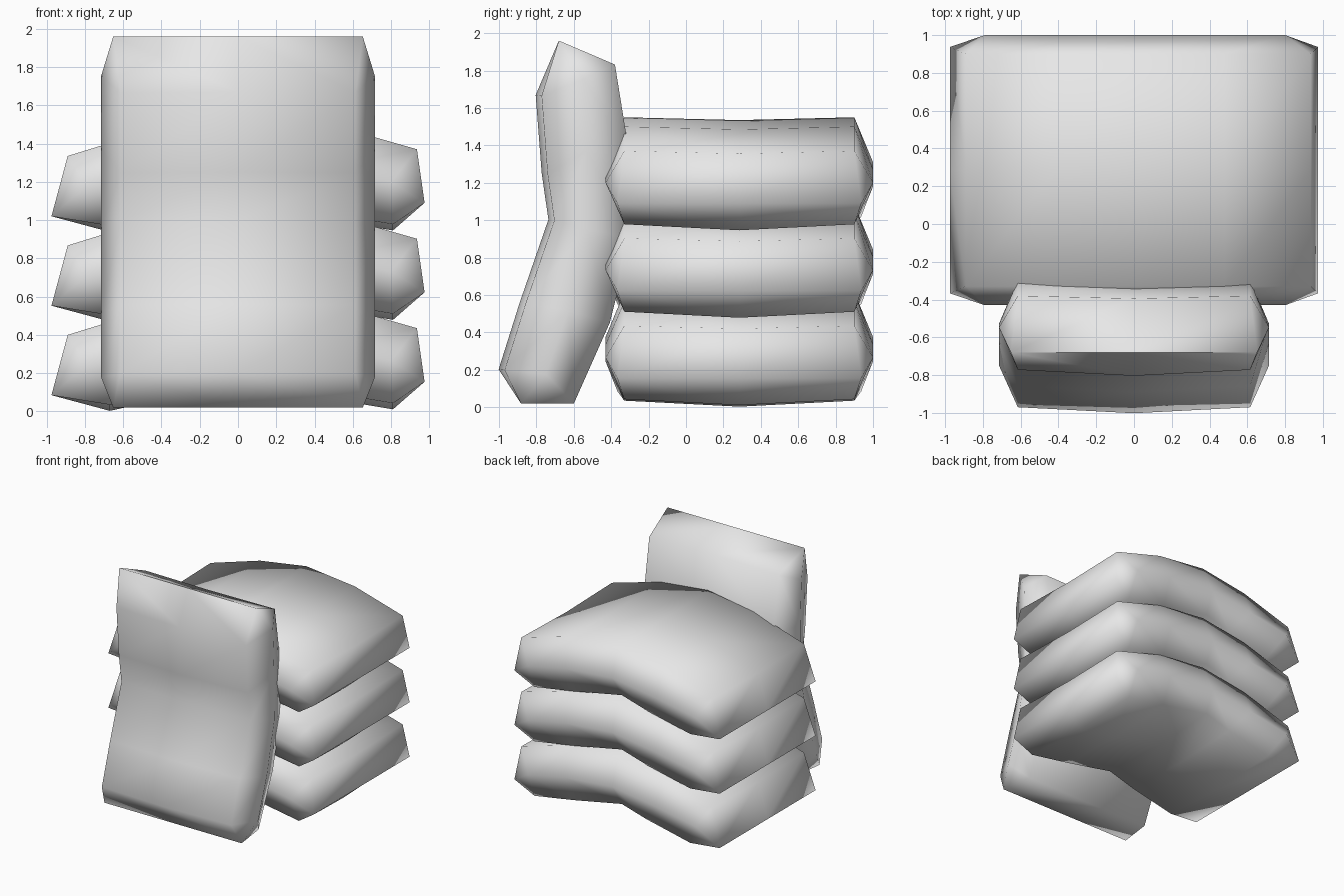
import bpy, bmesh, math
from mathutils import Matrix

cube = bpy.data.objects.get("Cube")
if cube:
    bpy.data.objects.remove(cube, do_unlink=True)

cloth = bpy.data.materials.new("light_grey")
cloth.use_nodes = True
cloth.diffuse_color = (0.8, 0.8, 0.8, 1)
cloth.node_tree.nodes["Principled BSDF"].inputs["Base Color"].default_value = (0.8, 0.8, 0.8, 1)

# Arched lengthwise profiles of the filled sack: (x, z)
TOP = [(-0.89, 1.335), (-0.42, 1.48), (0.02, 1.55), (0.48, 1.5), (0.935, 1.37)]
SEAM = [(-0.79, 1.18), (-0.41, 1.25), (0.0, 1.31), (0.45, 1.27), (0.8, 1.2)]
BASE = [(-0.67, 0.94), (-0.26, 1.03), (-0.02, 1.1), (0.44, 1.01), (0.81, 0.948)]
ENDS = [(-0.975, 1.02), (0.975, 1.09)]
MID = 0.285
WIDTHS = (-0.615, 0.0, 0.615)


def grid(bm, profile, bulge):
    """Rows of three vertices across the sack; the middle one is offset."""
    return [[bm.verts.new((x, MID + w, z + (0 if w else bulge) + (0.03 if w and bulge < 0 and profile is BASE else 0)))
             for w in WIDTHS] for x, z in profile]


def rim(g):
    """Boundary loop of a grid, each corner listed twice."""
    return (g[0] + [row[2] for row in g] + g[-1][::-1]
            + [row[0] for row in g[::-1]])


def sack_mesh():
    bm = bmesh.new()
    top = grid(bm, TOP, -0.015)
    base = grid(bm, BASE, -0.002)
    # Outer seam: two ends and two long sides, with cut corners
    ends = [[bm.verts.new((x, MID + w * 1.06, z)) for w in WIDTHS] for x, z in ENDS]
    sides = [[bm.verts.new((x, MID + s, z)) for x, z in SEAM] for s in (-0.715, 0.715)]
    seam = ends[0] + sides[1] + ends[1][::-1] + sides[0][::-1]
    # Broad faces
    for g in (top, base):
        for a, b in zip(g, g[1:]):
            for j in range(2):
                bm.faces.new((a[j], b[j], b[j + 1], a[j + 1]))
    # Bands from each broad face to the seam; corners become triangles
    for loop in (rim(top), rim(base)):
        for i in range(len(seam)):
            k = (i + 1) % len(seam)
            corners = [loop[i], loop[k], seam[k], seam[i]]
            bm.faces.new(list(dict.fromkeys(corners)))
    bmesh.ops.recalc_face_normals(bm, faces=bm.faces)
    mesh = bpy.data.meshes.new("sack")
    bm.to_mesh(mesh)
    bm.free()
    mesh.materials.append(cloth)
    return mesh


def add_sack(name, matrix):
    mesh = sack_mesh()
    mesh.transform(matrix)
    obj = bpy.data.objects.new(name, mesh)
    bpy.context.collection.objects.link(obj)
    bpy.ops.object.select_all(action='DESELECT')
    obj.select_set(True)
    bpy.context.view_layer.objects.active = obj
    bpy.ops.object.shade_smooth_by_angle(angle=math.radians(75))


# Stack of three lying sacks
for i, name in enumerate(("bottom_sack", "middle_sack", "top_sack")):
    add_sack(name, Matrix.Translation((0, 0, -0.935 + 0.4675 * i)))

# Sack leaning upright against the front of the stack
upright = Matrix(((0, -1, 0, 0), (0, 0, 1, 0), (-1, 0, 0, 0), (0, 0, 0, 1)))
add_sack("leaning_sack",
         Matrix.Translation((0, -0.68, 1.96)) @ upright
         @ Matrix.Rotation(math.radians(8), 4, 'Y')
         @ Matrix.Translation((0.975, -MID, -1.02)))
